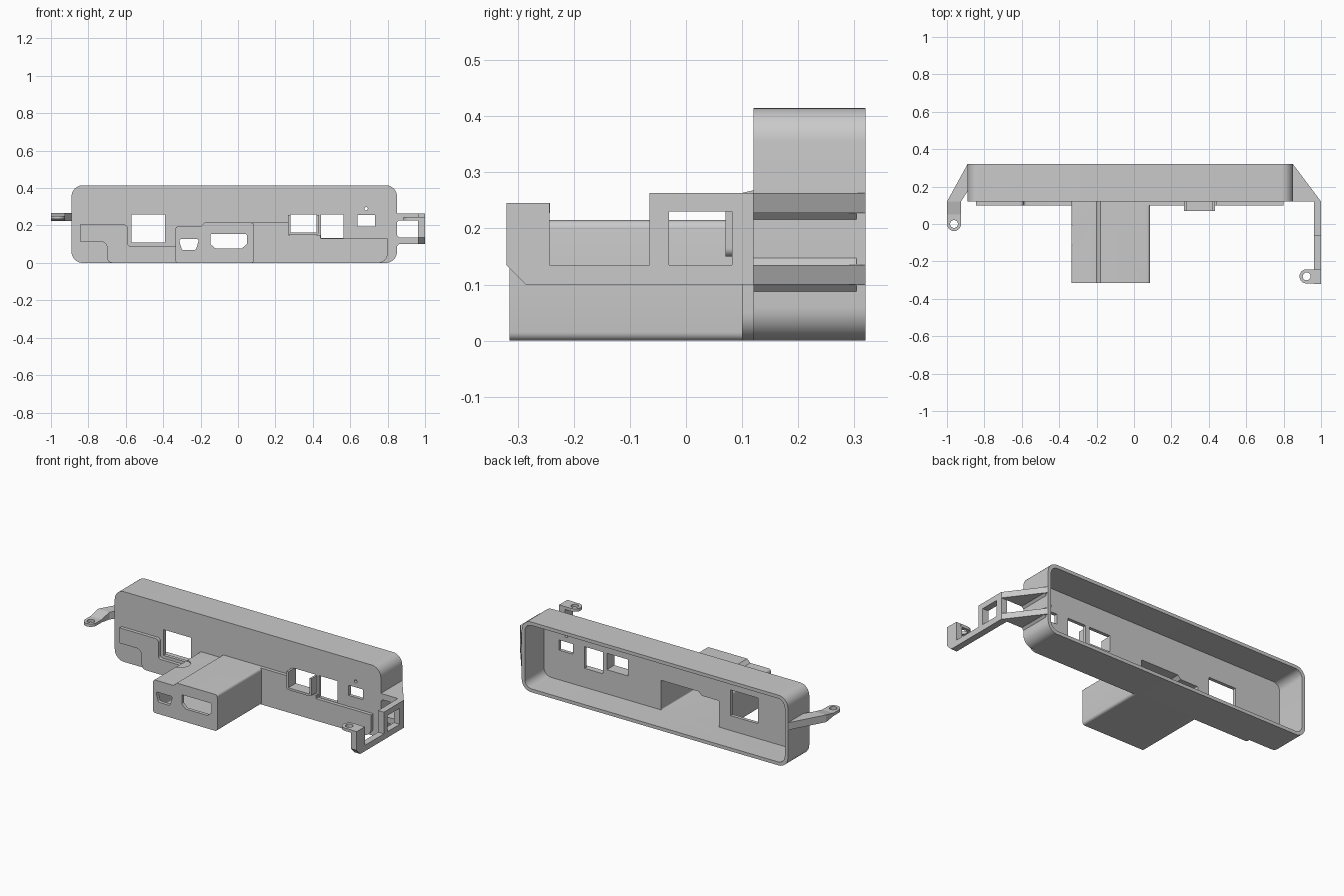
import bpy, bmesh, math
from mathutils import Vector

cube = bpy.data.objects.get("Cube")
if cube:
    bpy.data.objects.remove(cube, do_unlink=True)

grey = bpy.data.materials.new("plain_grey")
grey.use_nodes = True
GREY = (0.59, 0.59, 0.59, 1)
grey.diffuse_color = GREY
grey.node_tree.nodes["Principled BSDF"].inputs["Base Color"].default_value = GREY


def prism(name, pts, axis, a, b):
    """Extrude a 2D outline along an axis from a to b."""
    place = {"x": lambda u, v, w: (w, u, v),
             "y": lambda u, v, w: (u, w, v),
             "z": lambda u, v, w: (u, v, w)}[axis]
    bm = bmesh.new()
    face = bm.faces.new([bm.verts.new(place(u, v, a)) for u, v in pts])
    ext = bmesh.ops.extrude_face_region(bm, geom=[face])
    new = [g for g in ext["geom"] if isinstance(g, bmesh.types.BMVert)]
    bmesh.ops.translate(bm, verts=new, vec=Vector(place(0, 0, b - a)))
    if not face.is_valid or len(bm.faces) < len(pts) + 2:
        bm.faces.new([bm.verts[i] for i in range(len(pts))])
    bmesh.ops.recalc_face_normals(bm, faces=bm.faces)
    mesh = bpy.data.meshes.new(name)
    bm.to_mesh(mesh)
    bm.free()
    mesh.materials.append(grey)
    ob = bpy.data.objects.new(name, mesh)
    bpy.context.collection.objects.link(ob)
    return ob


def rect(u0, u1, v0, v1):
    return [(u0, v0), (u1, v0), (u1, v1), (u0, v1)]


def rounded(pts, radii, steps=8):
    """Fillet the corners of an outline; radii is one number or one per corner."""
    if not isinstance(radii, (list, tuple)):
        radii = [radii] * len(pts)
    out = []
    for i, r in enumerate(radii):
        p = Vector(pts[i])
        if not r:
            out.append(tuple(p))
            continue
        d0 = (Vector(pts[i - 1]) - p).normalized()
        d1 = (Vector(pts[(i + 1) % len(pts)]) - p).normalized()
        half = d0.angle(d1) / 2
        centre = p + (d0 + d1).normalized() * r / math.sin(half)
        s = p + d0 * r / math.tan(half) - centre
        e = p + d1 * r / math.tan(half) - centre
        start = math.atan2(s.y, s.x)
        turn = math.remainder(math.atan2(e.y, e.x) - start, 2 * math.pi)
        for k in range(steps + 1):
            t = start + turn * k / steps
            out.append((centre.x + r * math.cos(t), centre.y + r * math.sin(t)))
    return out


def circle(u, v, r, n=24):
    return [(u + r * math.cos(2 * math.pi * k / n),
             v + r * math.sin(2 * math.pi * k / n)) for k in range(n)]


def combine(ob, others, mode):
    """Apply booleans and remove the tool objects."""
    for tool in others:
        mod = ob.modifiers.new("bool", "BOOLEAN")
        mod.operation, mod.solver, mod.object = mode, "EXACT", tool
        tool.hide_render = True
        bpy.context.view_layer.update()
        deps = bpy.context.evaluated_depsgraph_get()
        mesh = bpy.data.meshes.new_from_object(ob.evaluated_get(deps))
        ob.modifiers.clear()
        ob.data = mesh
        bpy.data.objects.remove(tool, do_unlink=True)
    return ob


def tunnel_profile(wall, r):
    """Stepped cross-section of the port housing, inset by the wall."""
    w = wall
    return rounded([(-0.335 + w, w), (0.085 - w, w), (0.085 - w, 0.215 - w),
                    (-0.18, 0.215 - w), (-0.20, 0.195 - w), (-0.335 + w, 0.195 - w)],
                   [r, r, r, 0, 0, r], 5)


# Housing: rounded tray, raised front plates and projecting port housing
WALL = 0.02
body = prism("housing", rounded(rect(-0.89, 0.85, 0, 0.415), 0.06), "y", 0.12, 0.32)
left_step = rounded([(-0.845, 0.115), (-0.70, 0.115), (-0.70, 0), (-0.30, 0),
                     (-0.30, 0.09), (-0.59, 0.09), (-0.59, 0.205), (-0.845, 0.205)],
                    [0, 0.035, 0.03, 0, 0, 0.015, 0.02, 0])
right_step = rounded([(0.05, 0), (0.80, 0), (0.80, 0.13), (0.44, 0.13),
                      (0.44, 0.15), (0.27, 0.15), (0.27, 0.215), (0.05, 0.215)],
                     [0, 0.05, 0, 0, 0, 0, 0, 0])
combine(body, [
    prism("step_a", left_step, "y", 0.10, 0.13),
    prism("step_b", right_step, "y", 0.10, 0.13),
    prism("port_box", tunnel_profile(0, 0.015), "y", -0.315, 0.13),
    prism("window_lip", rounded(rect(0.267, 0.432, 0.15, 0.257), [0.015, 0.015, 0, 0]),
          "y", 0.07, 0.13)], "UNION")

# Hollow interior, windows and connector openings
hollow = rounded(rect(-0.89 + WALL, 0.85 - WALL, WALL, 0.415 - WALL), 0.045)
cuts = [prism("hollow", hollow, "y", 0.14, 0.5),
        prism("tunnel", tunnel_profile(WALL, 0.005), "y", -0.295, 0.2)]
for box in [(-0.57, -0.39, 0.108, 0.26), (0.28, 0.42, 0.163, 0.26),
            (0.445, 0.565, 0.132, 0.26), (0.64, 0.732, 0.195, 0.255)]:
    cuts.append(prism("window", rect(*box), "y", 0, 0.2))
cuts.append(prism("pin_hole", circle(0.685, 0.29, 0.009, 16), "y", 0, 0.2))
port_large = [(-0.12, 0.077), (0.02, 0.077), (0.047, 0.10),
              (0.047, 0.155), (-0.147, 0.155), (-0.147, 0.10)]
port_small = [(-0.30, 0.07), (-0.225, 0.07), (-0.208, 0.127), (-0.317, 0.127)]
cuts.append(prism("port", rounded(port_large, 0.008, 4), "y", -0.4, -0.25))
cuts.append(prism("port", rounded(port_small, 0.008, 4), "y", -0.4, -0.25))
cuts.append(prism("thumb_recess", circle(-0.33, -0.06, 0.052), "z", 0.187, 0.3))
combine(body, cuts, "DIFFERENCE")


def eyelet(name, x, y, r, x_end, y_end, z0, z1):
    """Rounded screw tab whose straight end reaches the corner (x_end, y_end)."""
    if abs(x_end - x) > abs(y_end - y):
        pts = rect(x - r, x_end, y - r, y + r)
        radii = [r * 0.99, 0, 0, r * 0.99]
    else:
        pts = rect(x - r, x + r, y - r, y_end)
        radii = [r * 0.99, r * 0.99, 0, 0]
    tab = prism(name, rounded(pts, radii), "z", z0, z1)
    return combine(tab, [prism("hole", circle(x, y, 0.021), "z", 0, 0.5)], "DIFFERENCE")


# Right mounting arm: gusset, sloping link and screw tab
prism("right_arm_gusset", [(-0.88, 0.32), (-0.89, 0.32), (-1, 0.12), (-0.925, 0.12),
                           (-0.88, 0.19)], "z", 0.225, 0.268)
prism("right_arm_link", [(0.12, 0.225), (0.12, 0.268), (0.05, 0.252), (0.05, 0.235)],
      "x", -1, -0.925)
eyelet("right_screw_tab", -0.9625, 0, 0.0375, -0.9625, 0.05, 0.235, 0.252)

# Left mounting arm: two gussets with flared roots, window frame and screw post
for name, z0, z1 in (("lower", 0.10, 0.135), ("upper", 0.228, 0.263)):
    prism("left_arm_gusset_" + name, [(0.84, 0.12), (0.96, 0.12), (1, 0.12),
                                      (0.85, 0.32), (0.84, 0.32)], "z", z0, z1)
    top = z1 + 0.012 * (name == "lower")
    prism("left_arm_root_" + name, [(0.845, z0 - 0.012), (0.85, z0 - 0.012), (0.862, z0),
                                    (0.862, z1), (0.85, top), (0.845, top)],
          "y", 0.12, 0.304)
side = [(0.12, 0.10), (0.12, 0.263), (-0.065, 0.263), (-0.065, 0.135), (-0.243, 0.135),
        (-0.243, 0.245), (-0.32, 0.245), (-0.32, 0.135), (-0.285, 0.10)]
frame = prism("left_arm_frame", side, "x", 0.962, 1)
combine(frame, [prism("opening", rect(-0.03, 0.082, 0.135, 0.23), "x", 0.9, 1.1)],
        "DIFFERENCE")
eyelet("left_screw_tab", 0.923, -0.28, 0.038, 0.97, -0.28, 0.228, 0.245)

# Smooth the fillets while keeping edges crisp
for ob in bpy.context.scene.objects:
    ob.select_set(ob.type == "MESH")
bpy.context.view_layer.objects.active = body
bpy.ops.object.shade_smooth_by_angle(angle=math.radians(30))
